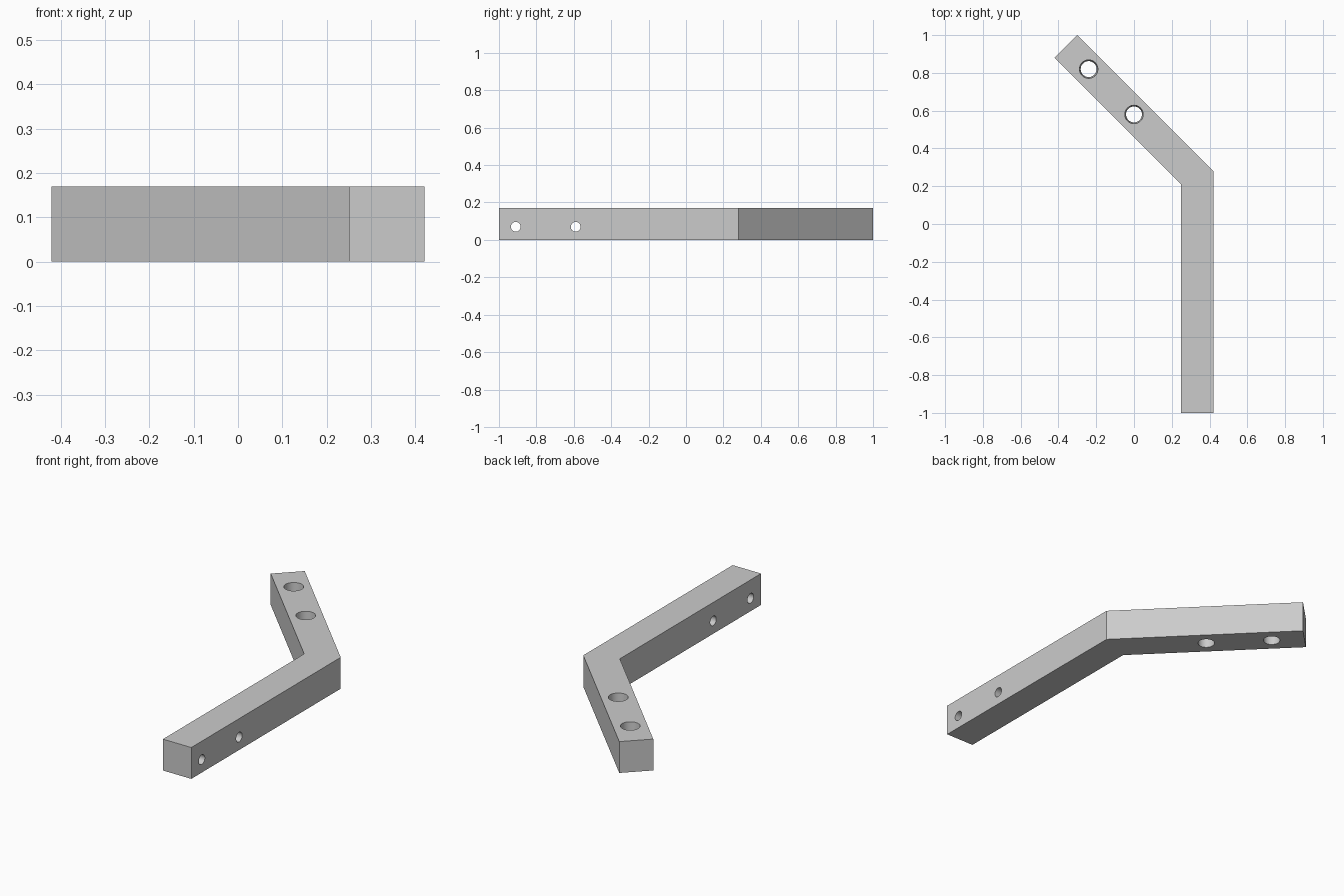
import bpy, bmesh, math
from mathutils import Matrix, Vector

if "Cube" in bpy.data.objects:
    bpy.data.objects.remove(bpy.data.objects["Cube"], do_unlink=True)

HEIGHT = 0.17

grey = bpy.data.materials.new("plain grey")
grey.use_nodes = True
colour = (0.6, 0.6, 0.6, 1)
grey.diffuse_color = colour
grey.node_tree.nodes["Principled BSDF"].inputs["Base Color"].default_value = colour


def make_object(name, bm):
    mesh = bpy.data.meshes.new(name)
    bmesh.ops.recalc_face_normals(bm, faces=bm.faces)
    bm.to_mesh(mesh)
    bm.free()
    mesh.materials.append(grey)
    obj = bpy.data.objects.new(name, mesh)
    bpy.context.collection.objects.link(obj)
    return obj


# Bent bar: plan outline raised to the bar height
outline = [(0.25, -1), (0.42, -1), (0.42, 0.28), (-0.30, 1), (-0.42, 0.88), (0.25, 0.21)]
bm = bmesh.new()
base = bm.faces.new([bm.verts.new((x, y, 0)) for x, y in outline])
raised = bmesh.ops.extrude_face_region(bm, geom=[base])["geom"]
bmesh.ops.translate(bm, vec=(0, 0, HEIGHT),
                    verts=[v for v in raised if isinstance(v, bmesh.types.BMVert)])
bar = make_object("bent_bar", bm)


def drill(name, centre, r_bottom, r_top, depth, turn=0):
    """Cut a round hole through the bar; the cutter is hidden."""
    bm = bmesh.new()
    bmesh.ops.create_cone(bm, cap_ends=True, segments=48, radius1=r_bottom,
                          radius2=r_top, depth=depth,
                          matrix=Matrix.Translation(Vector(centre)) @ Matrix.Rotation(turn, 4, "Y"))
    cutter = make_object(name, bm)
    cutter.hide_render = True
    cutter.hide_set(True)
    cut = bar.modifiers.new(name, "BOOLEAN")
    cut.operation = "DIFFERENCE"
    cut.solver = "EXACT"
    cut.object = cutter
    return cutter


cutters = []
# Slightly tapered upright holes in the angled arm
for i, (x, y) in enumerate([(0, 0.58), (-0.24, 0.82)]):
    cutters.append(drill(f"upright_hole_cutter_{i}", (x, y, HEIGHT / 2), 0.042, 0.049, HEIGHT + 0.01))
# Narrow cross holes in the straight arm
for i, y in enumerate([-0.91, -0.59]):
    cutters.append(drill(f"cross_hole_cutter_{i}", (0.335, y, 0.07), 0.026, 0.026, 0.3, math.pi / 2))

# Apply the cuts, drop the cutters and smooth the hole walls
bpy.ops.object.select_all(action="DESELECT")
bar.select_set(True)
bpy.context.view_layer.objects.active = bar
for mod in list(bar.modifiers):
    bpy.ops.object.modifier_apply(modifier=mod.name)
for cutter in cutters:
    bpy.data.objects.remove(cutter, do_unlink=True)
bpy.ops.object.shade_smooth_by_angle(angle=math.radians(30))
